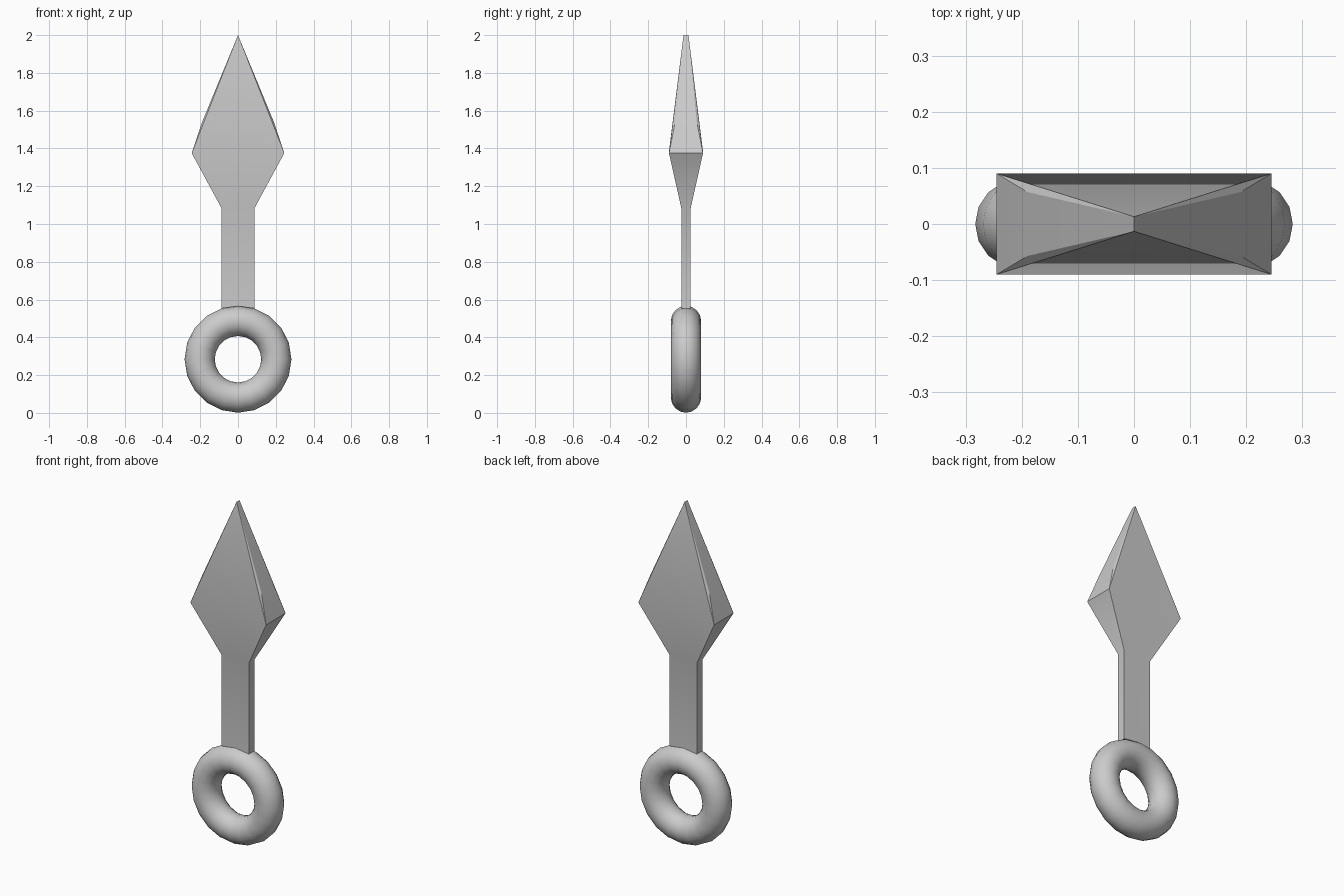
import bpy, bmesh, math

if "Cube" in bpy.data.objects:
    bpy.data.objects.remove(bpy.data.objects["Cube"])


def smooth(obj):
    bpy.ops.object.select_all(action='DESELECT')
    obj.select_set(True)
    bpy.context.view_layer.objects.active = obj
    bpy.ops.object.shade_smooth_by_angle(angle=math.radians(30))


def make(name, bm):
    bmesh.ops.recalc_face_normals(bm, faces=bm.faces)
    mesh = bpy.data.meshes.new(name)
    bm.to_mesh(mesh)
    bm.free()
    obj = bpy.data.objects.new(name, mesh)
    bpy.context.collection.objects.link(obj)
    smooth(obj)
    return obj


def section(bm, z, zc, w, d):
    # six-point ring, raised slightly along the centre line
    pts = [(-w, -d, z), (0, -d, zc), (w, -d, z), (w, d, z), (0, d, zc), (-w, d, z)]
    return [bm.verts.new(p) for p in pts]


def bridge(bm, a, b):
    for i in range(6):
        j = (i + 1) % 6
        bm.faces.new((a[i], a[j], b[j], b[i]))


# handle and blade: one continuous lofted body
bm = bmesh.new()
rings = [section(bm, *s) for s in (
    (0.553, 0.565, 0.088, 0.025),
    (1.085, 1.095, 0.088, 0.025),
    (1.375, 1.385, 0.245, 0.09))]
for a, b in zip(rings, rings[1:]):
    bridge(bm, a, b)
bottom = rings[0]
bm.faces.new((bottom[0], bottom[1], bottom[4], bottom[5]))
bm.faces.new((bottom[1], bottom[2], bottom[3], bottom[4]))

# blade point: broad faces front and back, narrow curved edges at the sides
top = rings[-1]
tip = {s: bm.verts.new((0, 0.013 * s, 2.0)) for s in (-1, 1)}
for side, (front, back) in ((-1, (top[0], top[5])), (1, (top[2], top[3]))):
    shoulder = {s: bm.verts.new((0.19 * side, 0.057 * s, 1.54)) for s in (-1, 1)}
    for s, corner, mid in ((-1, front, top[1]), (1, back, top[4])):
        bm.faces.new((tip[s], mid, corner))
        bm.faces.new((tip[s], corner, shoulder[s]))
    bm.faces.new((front, back, shoulder[1], shoulder[-1]))
    bm.faces.new((shoulder[-1], shoulder[1], tip[1], tip[-1]))
make("blade_and_handle", bm)

# ring pommel
bpy.ops.mesh.primitive_torus_add(
    major_segments=20, minor_segments=16, major_radius=0.203, minor_radius=0.08,
    location=(0, 0, 0.284), rotation=(math.pi / 2, 0, 0))
ring = bpy.context.object
ring.name = "ring_pommel"
smooth(ring)
